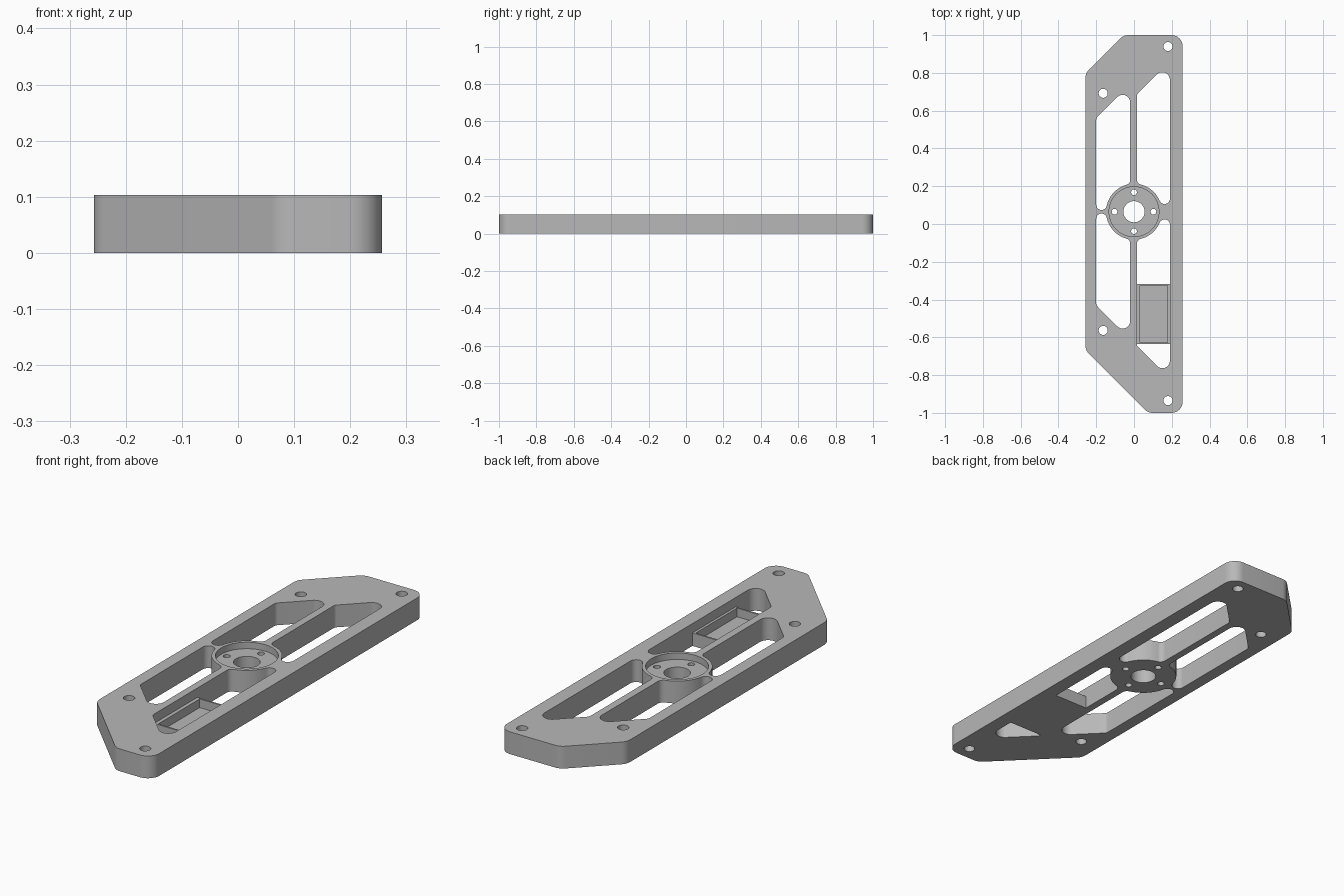
import bpy
import bmesh
from math import atan2, ceil, cos, pi, sin, sqrt, tan
from mathutils import Vector

default = bpy.data.objects.get("Cube")
if default:
    bpy.data.objects.remove(default, do_unlink=True)

THICK = 0.103
HUB = Vector((0, 0.065))
HUB_R = 0.148

grey = bpy.data.materials.new("light grey")
grey.use_nodes = True
grey.diffuse_color = (0.48, 0.48, 0.48, 1)
grey.node_tree.nodes["Principled BSDF"].inputs["Base Color"].default_value = grey.diffuse_color


def arc(center, r, a0, a1):
    """Points along an arc, including both ends."""
    n = max(3, ceil(abs(a1 - a0) / (pi / 24)))
    return [Vector((center[0] + r * cos(a0 + (a1 - a0) * i / n),
                    center[1] + r * sin(a0 + (a1 - a0) * i / n))) for i in range(n + 1)]


def turn(a0, a1):
    """End angle reached from a0 by the shorter way round."""
    return a0 + (a1 - a0 + pi) % (2 * pi) - pi


def fillet(before, corner, after, r):
    """Arc that rounds one corner of a profile."""
    p = Vector(corner)
    u = (Vector(before) - p).normalized()
    v = (Vector(after) - p).normalized()
    half = u.angle(v) / 2
    c = p + (u + v).normalized() * (r / sin(half))
    t0 = p + u * (r / tan(half)) - c
    t1 = p + v * (r / tan(half)) - c
    a0 = atan2(t0.y, t0.x)
    return arc(c, r, a0, turn(a0, atan2(t1.y, t1.x)))


def prism(name, points, z0, z1):
    """Upright solid with the given outline."""
    bm = bmesh.new()
    face = bm.faces.new([bm.verts.new((p[0], p[1], z0)) for p in points])
    ext = bmesh.ops.extrude_face_region(bm, geom=[face])
    moved = [g for g in ext["geom"] if isinstance(g, bmesh.types.BMVert)]
    bmesh.ops.translate(bm, verts=moved, vec=(0, 0, z1 - z0))
    bmesh.ops.recalc_face_normals(bm, faces=bm.faces)
    mesh = bpy.data.meshes.new(name)
    bm.to_mesh(mesh)
    bm.free()
    mesh.materials.append(grey)
    ob = bpy.data.objects.new(name, mesh)
    bpy.context.collection.objects.link(ob)
    return ob


def combine(target, tool, operation):
    """Apply a boolean and drop the tool."""
    mod = target.modifiers.new(tool.name, "BOOLEAN")
    mod.operation = operation
    mod.solver = "EXACT"
    mod.object = tool
    bpy.context.view_layer.objects.active = target
    bpy.ops.object.modifier_apply(modifier=mod.name)
    bpy.data.objects.remove(tool, do_unlink=True)


def cut(points, z0=-0.05, z1=THICK + 0.05):
    combine(frame, prism("cutter", points, z0, z1), "DIFFERENCE")


def circle(center, r):
    return arc(center, r, 0, 2 * pi)[:-1]


def rectangle(x0, x1, y0, y1):
    return [(x0, y0), (x1, y0), (x1, y1), (x0, y1)]


def pocket(inner, outer, sx, sy, reach):
    """Window beside the spar: slanted far end, near end wrapped round the hub.
    Built in the +x +y quadrant about the hub, then mirrored by sx and sy;
    the slant runs from the low side on the model's right."""
    r = 0.028
    c_out = Vector((outer - r, sqrt((HUB_R + r) ** 2 - (outer - r) ** 2)))
    c_in = Vector((inner + r, sqrt((HUB_R + r) ** 2 - (inner + r) ** 2)))
    to_out, to_in = atan2(c_out.y, c_out.x), atan2(c_in.y, c_in.x)
    pts = arc(c_out, r, 0, turn(0, to_out + pi))
    pts += arc((0, 0), HUB_R, to_out, to_in)[1:-1]
    pts += arc(c_in, r, to_in + pi, turn(to_in + pi, pi))
    # reach is the slant's distance along y where x = 0
    far_in = Vector((inner, reach + sx * inner))
    far_out = Vector((outer, reach + sx * outer))
    r_in, r_out = (0.02, 0.04) if sx > 0 else (0.04, 0.02)
    pts += fillet((inner, 0), far_in, far_out, r_in)
    pts += fillet(far_in, far_out, (outer, 0), r_out)
    return [(sx * p.x, HUB.y + sy * p.y) for p in pts]


# Plate outline with two slanted corners
corners = [(0.257, -1), (0.257, 1), (-0.055, 1), (-0.257, 0.798), (-0.257, -0.668), (0.075, -1)]
outline = []
for i, corner in enumerate(corners):
    outline += fillet(corners[i - 1], corner, corners[(i + 1) % len(corners)], 0.058)
frame = prism("frame", outline, 0, THICK)

# Four lightening windows
for inner, outer, sx, sy, reach in ((0.02, 0.2, -1, 1, 0.695), (0.02, 0.2, -1, -1, 0.695),
                                    (0.015, 0.19, 1, 1, 0.605), (0.015, 0.19, 1, -1, 0.695)):
    cut(pocket(inner, outer, sx, sy, reach))

# Shallow tray bridging one window
combine(frame, prism("tray", rectangle(0.005, 0.2, -0.635, -0.318), 0, 0.06), "UNION")
cut(rectangle(0.032, 0.178, -0.627, -0.326), 0.02)

# Hub recess, bore and bolt circle
cut(circle(HUB, 0.132), THICK - 0.03)
cut(circle(HUB, 0.056))
for k in range(4):
    cut(circle(HUB + Vector((cos(k * pi / 2), sin(k * pi / 2))) * 0.103, 0.015))

# Mounting holes near the ends
for center in ((0.18, 0.94), (0.18, -0.935), (-0.163, 0.692), (-0.163, -0.563)):
    cut(circle(center, 0.024))

bpy.ops.object.select_all(action="DESELECT")
frame.select_set(True)
bpy.context.view_layer.objects.active = frame
bpy.ops.object.shade_smooth_by_angle()
